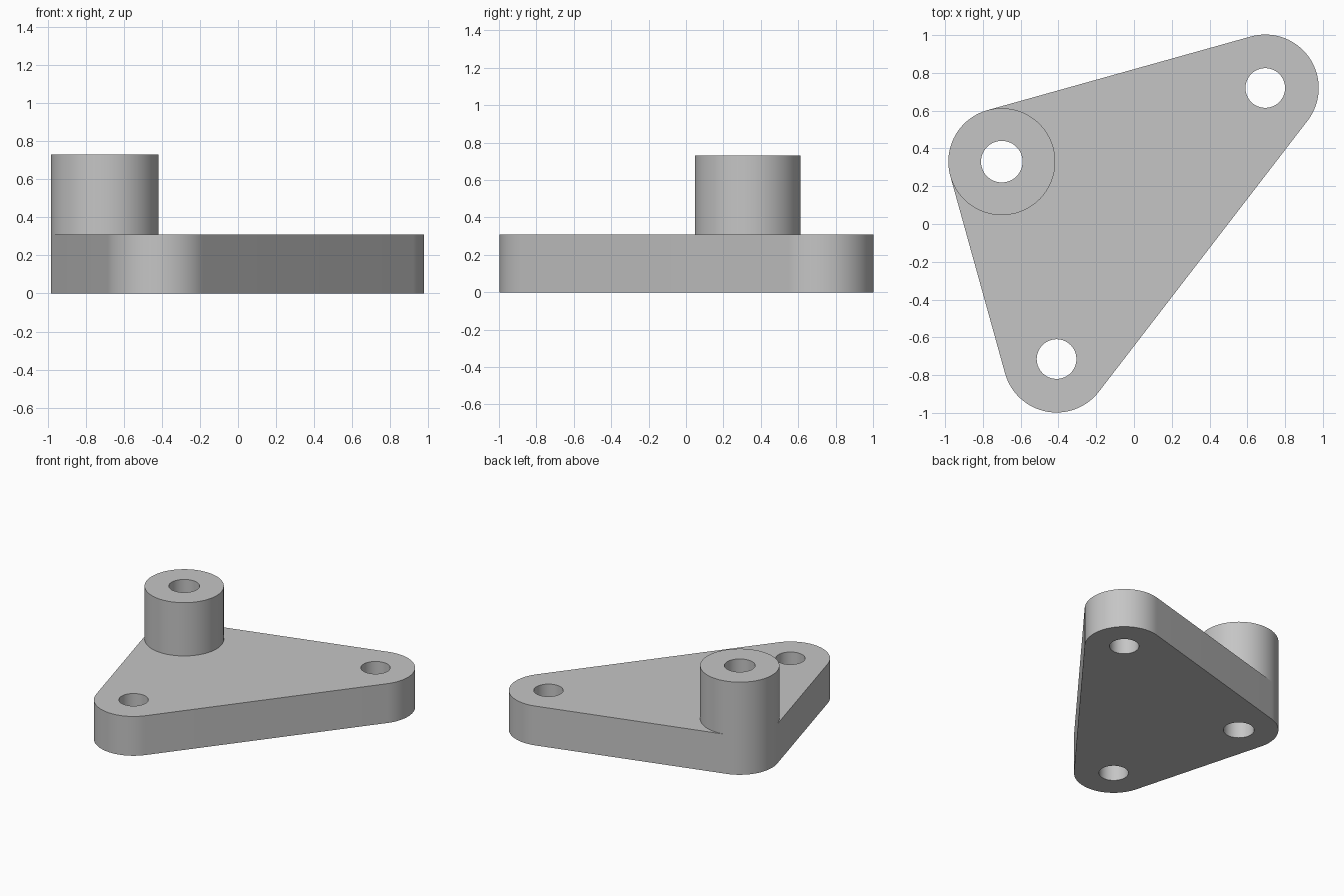
import bpy, bmesh, math
from mathutils import Vector

cube = bpy.data.objects.get("Cube")
if cube:
    bpy.data.objects.remove(cube, do_unlink=True)

# Main dimensions; corners run counter-clockwise, the boss corner first
CORNERS = [Vector((-0.70, 0.33)), Vector((-0.41, -0.715)), Vector((0.695, 0.72))]
HOLE_R = [0.11, 0.105, 0.105]
CORNER_R = 0.283
PLATE_TOP, BOSS_TOP = 0.31, 0.73

grey = bpy.data.materials.new("plain grey")
grey.use_nodes = True
colour = (0.56, 0.56, 0.56, 1)
grey.diffuse_color = colour
grey.node_tree.nodes["Principled BSDF"].inputs["Base Color"].default_value = colour


def arc(centre, radius, start, sweep):
    """Points along an arc, both ends included."""
    steps = max(8, round(abs(sweep) / math.tau * 96))
    return [centre + radius * Vector((math.cos(start + sweep * i / steps),
                                      math.sin(start + sweep * i / steps)))
            for i in range(steps + 1)]


def circle(centre, radius):
    return arc(centre, radius, 0, math.tau)[:-1]


def ring(bm, points, z):
    return [bm.verts.new((p.x, p.y, z)) for p in points]


def wall(bm, low, high):
    for i in range(len(low)):
        j = (i + 1) % len(low)
        bm.faces.new((low[i], low[j], high[j], high[i]))


def fill(bm, loops):
    """Cap closed loops of vertices, treating the inner loops as holes."""
    edges = []
    for loop in loops:
        for a, b in zip(loop, loop[1:] + loop[:1]):
            edges.append(bm.edges.get((a, b)) or bm.edges.new((a, b)))
    bmesh.ops.triangle_fill(bm, edges=edges, use_beauty=True)


def finish(bm, name):
    bmesh.ops.recalc_face_normals(bm, faces=bm.faces[:])
    mesh = bpy.data.meshes.new(name)
    bm.to_mesh(mesh)
    bm.free()
    mesh.materials.append(grey)
    obj = bpy.data.objects.new(name, mesh)
    bpy.context.collection.objects.link(obj)
    bpy.ops.object.select_all(action="DESELECT")
    obj.select_set(True)
    bpy.context.view_layer.objects.active = obj
    bpy.ops.object.shade_smooth_by_angle(angle=math.radians(30))


# Rounded corners joined by tangent sides
def side_angle(i):
    d = CORNERS[(i + 1) % 3] - CORNERS[i]
    return math.atan2(-d.x, d.y)


spans = []
for i in range(3):
    start = side_angle((i + 2) % 3)
    spans.append((start, (side_angle(i) - start) % math.tau))
arcs = [arc(c, CORNER_R, *span) for c, span in zip(CORNERS, spans)]
start, sweep = spans[0]
boss_inner = arc(CORNERS[0], CORNER_R, start, sweep - math.tau)[1:-1]
outline = arcs[0] + arcs[1] + arcs[2]

# Plate, with its top left open under the boss
bm = bmesh.new()
low, high = ring(bm, outline, 0), ring(bm, outline, PLATE_TOP)
wall(bm, low, high)
holes_low, holes_high = [], []
for c, r in zip(CORNERS, HOLE_R):
    pts = circle(c, r)
    holes_low.append(ring(bm, pts, 0))
    holes_high.append(ring(bm, pts, PLATE_TOP))
    wall(bm, holes_low[-1], holes_high[-1])
fill(bm, [low] + holes_low)
n = len(arcs[0])
top_edge = [high[0]] + ring(bm, boss_inner, PLATE_TOP) + high[n - 1:]
fill(bm, [top_edge] + holes_high[1:])
finish(bm, "mounting_plate")

# Bored boss, flush with the rounded plate corner
bm = bmesh.new()
rim = arcs[0] + boss_inner[::-1]
bore = circle(CORNERS[0], HOLE_R[0])
tops = []
for pts in (rim, bore):
    tops.append(ring(bm, pts, BOSS_TOP))
    wall(bm, ring(bm, pts, PLATE_TOP), tops[-1])
fill(bm, tops)
# The outer wall and bore join through the annular top
finish(bm, "boss")
